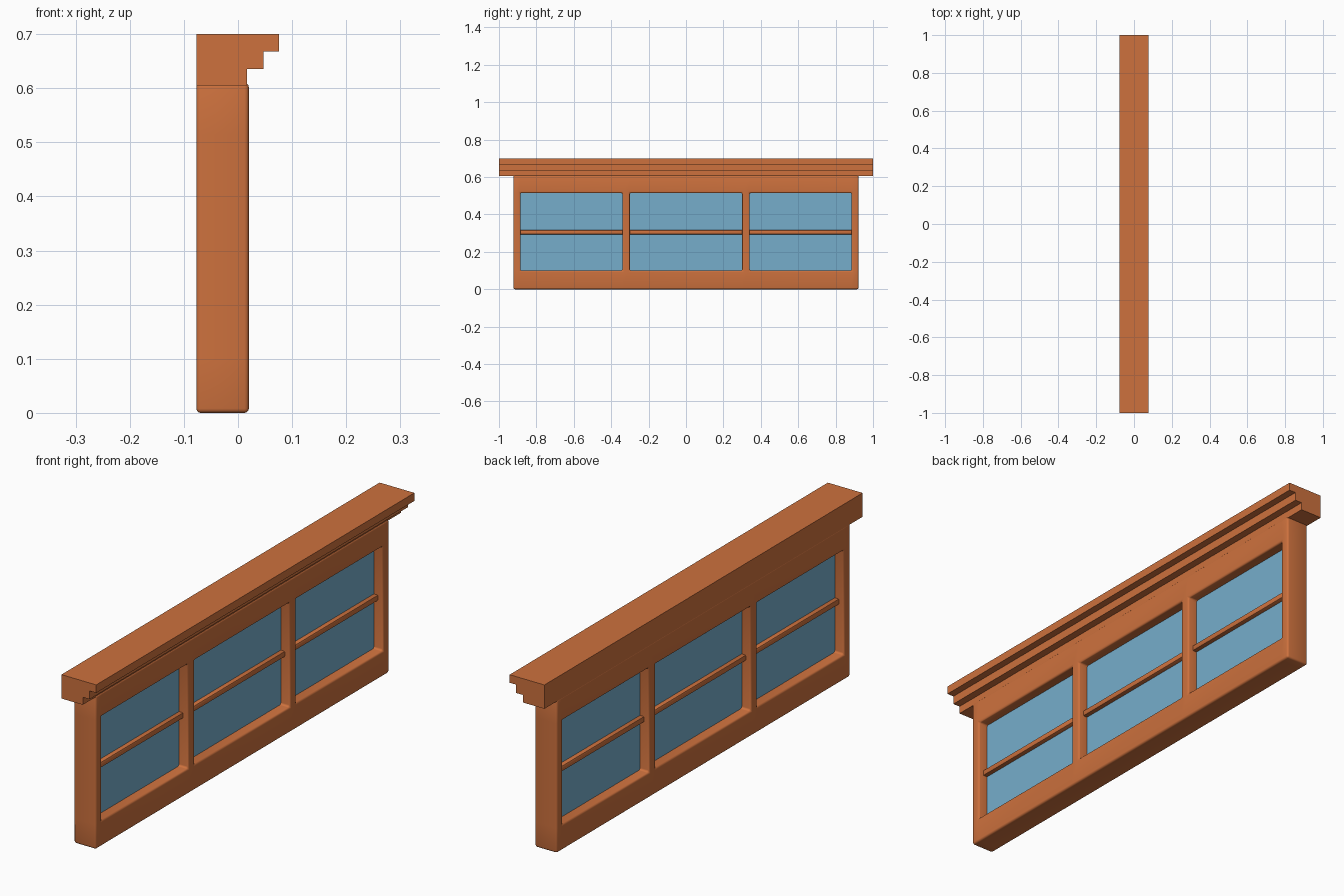
import bpy, bmesh

cube = bpy.data.objects.get("Cube")
if cube:
    bpy.data.objects.remove(cube, do_unlink=True)


def make_material(name, color):
    mat = bpy.data.materials.new(name)
    mat.use_nodes = True
    mat.diffuse_color = color
    mat.node_tree.nodes["Principled BSDF"].inputs["Base Color"].default_value = color
    return mat


WOOD = make_material("orange_wood", (0.61, 0.165, 0.047, 1))
GLASS = make_material("blue_glass", (0.18, 0.42, 0.60, 1))

BACK, FRONT = -0.077, 0.02
MID = (BACK + FRONT) / 2
BOTTOM, TOP = 0.10, 0.515
OPENINGS = [(-0.885, -0.34), (-0.30, 0.30), (0.34, 0.885)]


def add_object(name, bm, mat, bevel=0, segments=3):
    bmesh.ops.recalc_face_normals(bm, faces=bm.faces)
    mesh = bpy.data.meshes.new(name)
    bm.to_mesh(mesh)
    bm.free()
    mesh.materials.append(mat)
    obj = bpy.data.objects.new(name, mesh)
    bpy.context.collection.objects.link(obj)
    if bevel:
        bpy.ops.object.select_all(action='DESELECT')
        obj.select_set(True)
        bpy.context.view_layer.objects.active = obj
        mod = obj.modifiers.new("rounded_edges", 'BEVEL')
        mod.width = bevel
        mod.segments = segments
        mod.limit_method = 'ANGLE'
        bpy.ops.object.modifier_apply(modifier=mod.name)
        bpy.ops.object.shade_smooth_by_angle(angle=0.7)
    return obj


def add_box(name, x, y, z, mat, bevel=0, segments=3):
    bm = bmesh.new()
    bmesh.ops.create_cube(bm, size=1)
    for v in bm.verts:
        v.co = [lo + (c + 0.5) * (hi - lo) for c, (lo, hi) in zip(v.co, (x, y, z))]
    return add_object(name, bm, mat, bevel, segments)


def extrude(bm, faces, vector):
    result = bmesh.ops.extrude_face_region(bm, geom=faces)
    moved = [g for g in result["geom"] if isinstance(g, bmesh.types.BMVert)]
    bmesh.ops.translate(bm, verts=moved, vec=vector)


# Frame: a grid of cells with the three openings left out, given depth
ys = [-0.922] + [y for pair in OPENINGS for y in pair] + [0.922]
zs = [0, BOTTOM, TOP, 0.61]
bm = bmesh.new()
grid = [[bm.verts.new((BACK, y, z)) for z in zs] for y in ys]
for i in range(len(ys) - 1):
    for j in range(len(zs) - 1):
        if j == 1 and i % 2 == 1:
            continue
        bm.faces.new((grid[i][j], grid[i + 1][j], grid[i + 1][j + 1], grid[i][j + 1]))
extrude(bm, bm.faces[:], (FRONT - BACK, 0, 0))
add_object("window_frame", bm, WOOD, 0.008)

# Panes and the horizontal glazing bar across each opening
for side, (y0, y1) in zip(("right", "middle", "left"), OPENINGS):
    add_box(side + "_pane", (MID - 0.007, MID + 0.007),
            (y0 - 0.01, y1 + 0.01), (BOTTOM - 0.01, TOP + 0.01), GLASS)
    add_box(side + "_glazing_bar", (MID - 0.025, MID + 0.025),
            (y0 - 0.01, y1 + 0.01), (0.293, 0.316), WOOD, 0.005, 2)

# Stepped cornice: profile swept along the whole width
profile = [(BACK, 0.605), (0.017, 0.605), (0.017, 0.635), (0.047, 0.635),
           (0.047, 0.668), (0.076, 0.668), (0.076, 0.70), (BACK, 0.70)]
bm = bmesh.new()
face = bm.faces.new([bm.verts.new((x, -1, z)) for x, z in profile])
extrude(bm, [face], (0, 2, 0))
add_object("cornice", bm, WOOD)
